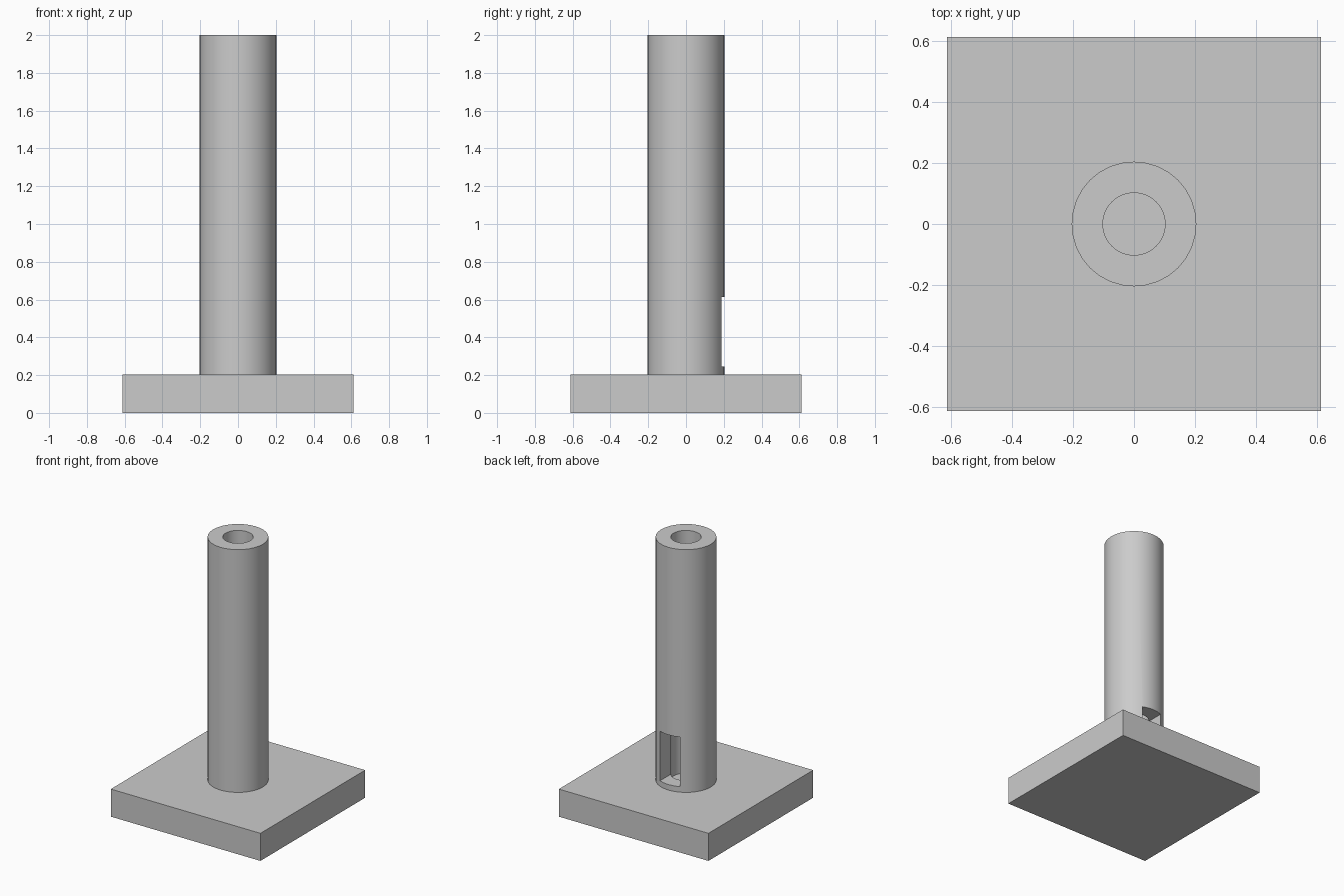
import bpy, bmesh, math

if "Cube" in bpy.data.objects:
    bpy.data.objects.remove(bpy.data.objects["Cube"], do_unlink=True)

UNIT = 2 / 98          # one design unit; the whole model is 98 units tall
SIDES = 32

grey = bpy.data.materials.new("plain_grey")
grey.use_nodes = True
colour = (0.6, 0.6, 0.6, 1)
grey.diffuse_color = colour
grey.node_tree.nodes["Principled BSDF"].inputs["Base Color"].default_value = colour


def add_object(name, bm):
    bmesh.ops.recalc_face_normals(bm, faces=bm.faces)
    mesh = bpy.data.meshes.new(name)
    bm.to_mesh(mesh)
    bm.free()
    mesh.materials.append(grey)
    obj = bpy.data.objects.new(name, mesh)
    bpy.context.collection.objects.link(obj)
    return obj


def box(name, low, high):
    bm = bmesh.new()
    bmesh.ops.create_cube(bm, size=1)
    for v in bm.verts:
        v.co = [(a if c < 0 else b) * UNIT for c, a, b in zip(v.co, low, high)]
    return add_object(name, bm)


def tube(name, outer, inner, bottom, top):
    # Sweep a rectangular wall profile around the z axis
    bm = bmesh.new()
    profile = [(outer, bottom), (outer, top), (inner, top), (inner, bottom)]
    rings = []
    for i in range(SIDES):
        a = 2 * math.pi * i / SIDES
        rings.append([bm.verts.new((r * UNIT * math.cos(a), r * UNIT * math.sin(a), z * UNIT))
                      for r, z in profile])
    for i in range(SIDES):
        here, there = rings[i], rings[(i + 1) % SIDES]
        for j in range(4):
            k = (j + 1) % 4
            bm.faces.new((here[j], there[j], there[k], here[k]))
    return add_object(name, bm)


# Square base plate
box("base_plate", (-30, -30, 0), (30, 30, 10))

# Hollow upright post
post = tube("hollow_post", 10, 5, 10, 98)

# Rear window cut through the post wall
cutter = box("window_cutter", (-4, 0, 12), (4, 15, 30))
cutter.hide_render = True
cut = post.modifiers.new("window", "BOOLEAN")
cut.operation = "DIFFERENCE"
cut.solver = "EXACT"
cut.object = cutter

bpy.ops.object.select_all(action="DESELECT")
post.select_set(True)
bpy.context.view_layer.objects.active = post
bpy.ops.object.modifier_apply(modifier=cut.name)
bpy.data.objects.remove(cutter, do_unlink=True)
bpy.ops.object.shade_smooth_by_angle(angle=math.radians(30))
